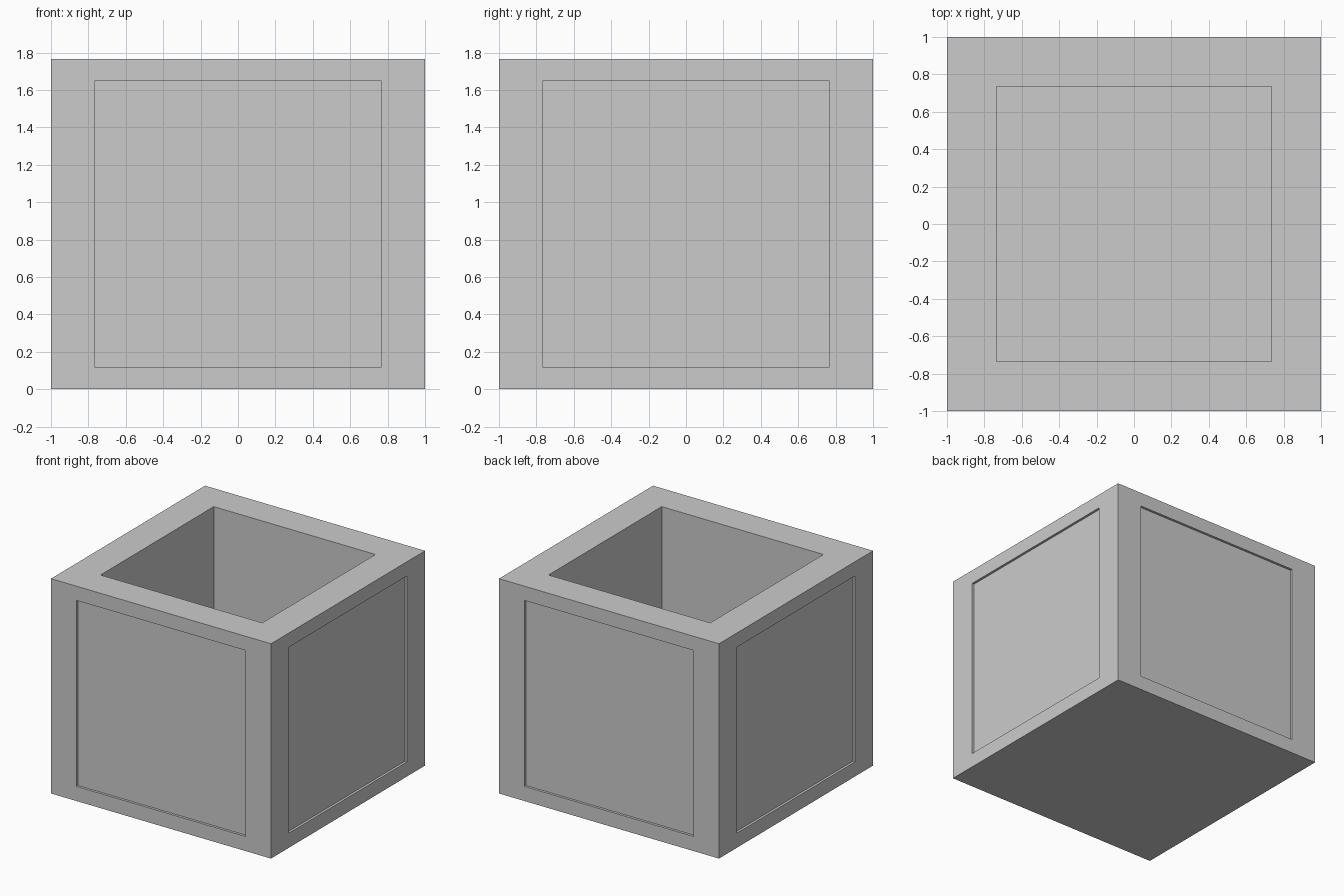
import bpy
import bmesh
from mathutils import Vector

cube = bpy.data.objects.get("Cube")
if cube:
    bpy.data.objects.remove(cube, do_unlink=True)

HEIGHT = 1.765
OPENING = 0.735      # half width of the cavity
FLOOR = 0.265        # floor is as thick as the walls
PANEL_X = 0.768      # half width of a side panel
PANEL_Z = (0.12, 1.648)
RECESS = 0.02

grey = bpy.data.materials.new("stone grey")
grey.use_nodes = True
colour = (0.6, 0.6, 0.6, 1)
grey.diffuse_color = colour
grey.node_tree.nodes["Principled BSDF"].inputs["Base Color"].default_value = colour

# Solid outer block
bm = bmesh.new()
bmesh.ops.create_cube(bm, size=1)
for v in bm.verts:
    v.co = Vector((v.co.x * 2, v.co.y * 2, (v.co.z + 0.5) * HEIGHT))


def sink_face(face, place, depth):
    """Inset a face, move its new corners with place(), then push it inward."""
    normal = face.normal.copy()
    bmesh.ops.inset_region(bm, faces=[face], thickness=0.1)
    for v in face.verts:
        v.co = place(v.co)
    new = bmesh.ops.extrude_discrete_faces(bm, faces=[face])["faces"][0]
    bmesh.ops.translate(bm, verts=new.verts, vec=-normal * depth)


def panel_corner(co):
    # Keep the coordinate on the wall plane, set the other two
    side = [c if abs(c) > 0.99 else (PANEL_X if c > 0 else -PANEL_X) for c in co.xy]
    return Vector((*side, PANEL_Z[co.z > HEIGHT / 2]))


def opening_corner(co):
    return Vector((OPENING if co.x > 0 else -OPENING,
                   OPENING if co.y > 0 else -OPENING, HEIGHT))


# Four recessed side panels and the open cavity
bm.normal_update()
walls = [f for f in bm.faces if abs(f.normal.z) < 0.5]
top = next(f for f in bm.faces if f.normal.z > 0.5)
for wall in walls:
    sink_face(wall, panel_corner, RECESS)
sink_face(top, opening_corner, HEIGHT - FLOOR)

bmesh.ops.recalc_face_normals(bm, faces=bm.faces)
mesh = bpy.data.meshes.new("planter_box")
bm.to_mesh(mesh)
bm.free()
mesh.materials.append(grey)
bpy.context.collection.objects.link(bpy.data.objects.new("planter_box", mesh))
